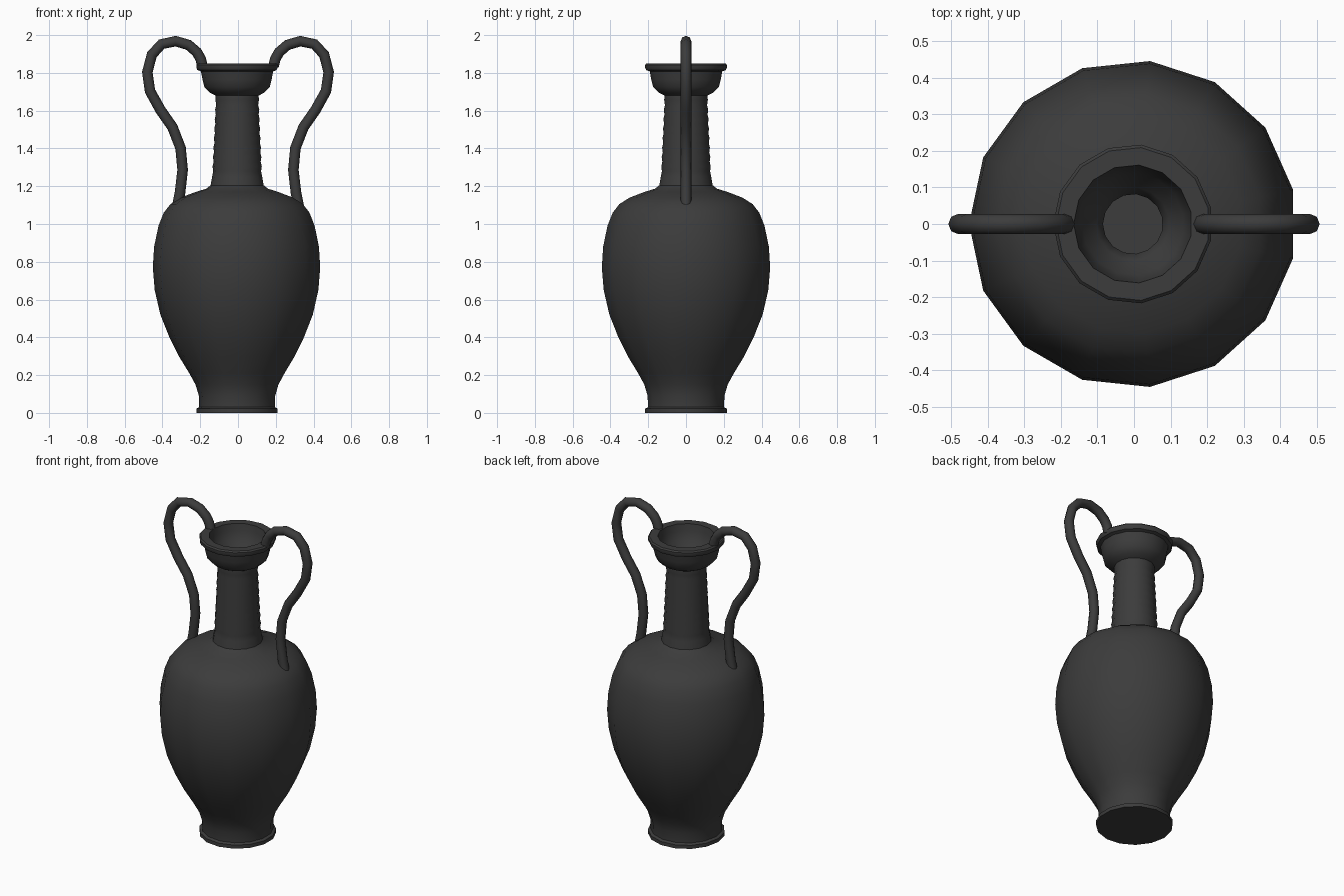
import bpy, bmesh, math
from mathutils import Vector

cube = bpy.data.objects.get("Cube")
if cube:
    bpy.data.objects.remove(cube, do_unlink=True)

SIDES = 15
clay = bpy.data.materials.new("dark_grey_clay")
clay.use_nodes = True
colour = (0.045, 0.045, 0.045, 1)
clay.diffuse_color = colour
bsdf = clay.node_tree.nodes["Principled BSDF"]
bsdf.inputs["Base Color"].default_value = colour
bsdf.inputs["Roughness"].default_value = 0.8


def finish(obj, angle):
    """Give the part its material and smooth shading with sharp creases."""
    obj.data.materials.clear()
    obj.data.materials.append(clay)
    bpy.ops.object.select_all(action='DESELECT')
    obj.select_set(True)
    bpy.context.view_layer.objects.active = obj
    bpy.ops.object.shade_smooth_by_angle(angle=math.radians(angle))


def lathe(name, profile):
    """Turn a (radius, height) profile around z and cap both ends."""
    bm = bmesh.new()
    rings = []
    for r, z in profile:
        angles = [math.pi + 2 * math.pi * i / SIDES for i in range(SIDES)]
        rings.append([bm.verts.new((r * math.cos(a), r * math.sin(a), z)) for a in angles])
    for low, high in zip(rings, rings[1:]):
        for i in range(SIDES):
            j = (i + 1) % SIDES
            bm.faces.new((low[i], low[j], high[j], high[i]))
    bm.faces.new(rings[0])
    bm.faces.new(rings[-1])
    bmesh.ops.recalc_face_normals(bm, faces=bm.faces)
    mesh = bpy.data.meshes.new(name)
    bm.to_mesh(mesh)
    bm.free()
    obj = bpy.data.objects.new(name, mesh)
    bpy.context.collection.objects.link(obj)
    finish(obj, 38)
    return obj


# Outer wall: foot, belly and shoulder
foot = [(.218, 0), (.218, .022), (.203, .03)]
belly = [(.204, .09), (.222, .15), (.255, .21), (.31, .3), (.36, .4), (.408, .52),
         (.438, .65), (.448, .77), (.441, .88), (.418, .99), (.39, 1.06),
         (.355, 1.105), (.3, 1.14), (.22, 1.17), (.165, 1.187), (.142, 1.205)]

# Neck with fine throwing ridges, tapering upwards
neck = [(.134, 1.25)]
for i in range(16):
    z = 1.28 + i * .025
    neck.append((.13 - .017 * i / 15 + (.003 if i % 2 else -.002), z))

# Flared cup, rolled lip and hollow inside
cup = [(.115, 1.68), (.145, 1.695), (.175, 1.725), (.185, 1.765), (.193, 1.808),
       (.212, 1.815), (.218, 1.828), (.218, 1.842), (.21, 1.85)]
inside = [(.162, 1.85), (.155, 1.81), (.14, 1.755), (.1, 1.71), (.082, 1.68),
          (.1, 1.21), (.28, 1.11), (.37, 1.02), (.41, .77), (.32, .4), (.18, .15), (.16, .06)]
lathe("vase_body", foot + belly + neck + cup + inside).location.x = -.003

# Looped handles, from the lip down to the shoulder
path = [(.188, 1.835), (.198, 1.875), (.218, 1.91), (.262, 1.948), (.33, 1.968),
        (.405, 1.952), (.456, 1.896), (.48, 1.804), (.466, 1.704), (.41, 1.603),
        (.347, 1.513), (.304, 1.402), (.293, 1.286), (.307, 1.165), (.325, 1.075)]


def handle(name, side):
    curve = bpy.data.curves.new(name + "_path", 'CURVE')
    curve.dimensions = '3D'
    curve.bevel_depth = .028
    curve.bevel_resolution = 2
    curve.use_fill_caps = True
    spline = curve.splines.new('POLY')
    spline.points.add(len(path) - 1)
    for point, (x, z) in zip(spline.points, path):
        point.co = (side * x, 0, z, 1)
    helper = bpy.data.objects.new(name + "_path", curve)
    bpy.context.collection.objects.link(helper)
    bpy.context.view_layer.update()
    graph = bpy.context.evaluated_depsgraph_get()
    mesh = bpy.data.meshes.new_from_object(helper.evaluated_get(graph))
    bpy.data.objects.remove(helper, do_unlink=True)
    obj = bpy.data.objects.new(name, mesh)
    bpy.context.collection.objects.link(obj)
    finish(obj, 60)


handle("handle_left", 1)
handle("handle_right", -1)
